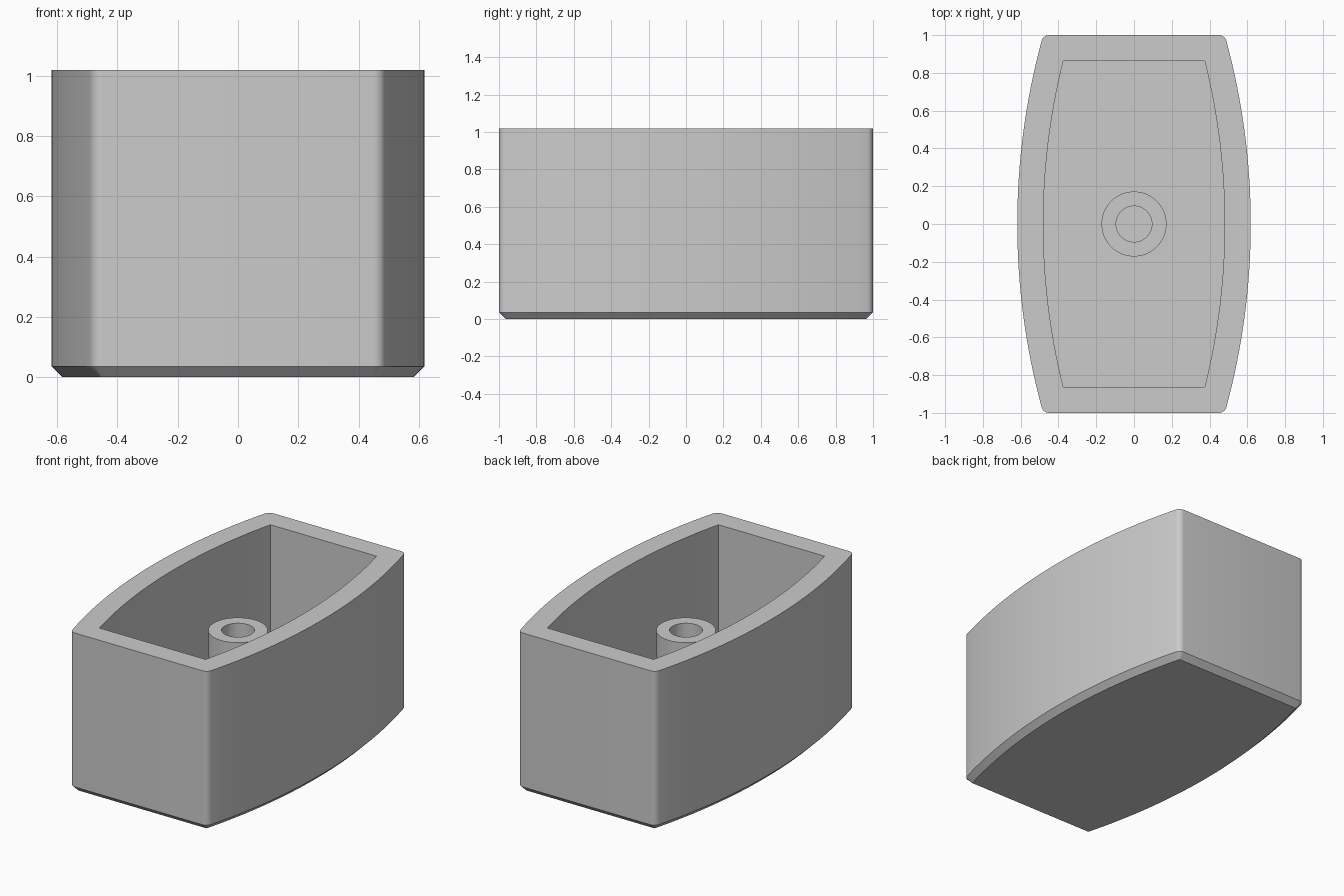
import bpy, bmesh, math

cube = bpy.data.objects.get("Cube")
if cube:
    bpy.data.objects.remove(cube, do_unlink=True)

HEIGHT, FLOOR, WALL, CHAMFER = 1.018, 0.14, 0.138, 0.036
HALF_W, BOW_R, FILLET = 0.618, 3.71, 0.04
SIDE_STEPS, FILLET_STEPS = 16, 6

grey = bpy.data.materials.new("light grey plastic")
grey.use_nodes = True
colour = (0.6, 0.6, 0.6, 1)
grey.diffuse_color = colour
grey.node_tree.nodes["Principled BSDF"].inputs["Base Color"].default_value = colour


def outline(inset):
    """Bowed-side outline, moved inwards by inset, counter-clockwise."""
    cx = HALF_W - BOW_R
    r = BOW_R - inset
    fillet = max(FILLET - inset, 0)
    fy = 1 - inset - fillet
    fx = cx + math.sqrt((r - fillet) ** 2 - fy ** 2)
    a = math.atan2(fy, fx - cx)
    quarter = [(cx + r * math.cos(a * i / SIDE_STEPS), r * math.sin(a * i / SIDE_STEPS))
               for i in range(SIDE_STEPS + 1)]
    for i in range(1, FILLET_STEPS + 1):
        t = a + (math.pi / 2 - a) * i / FILLET_STEPS
        quarter.append((fx + fillet * math.cos(t), fy + fillet * math.sin(t)))
    half = quarter + [(-x, y) for x, y in reversed(quarter[1:])]
    return half + [(-x, -y) for x, y in half]


def circle(radius, n=64):
    return [(radius * math.cos(math.tau * i / n), radius * math.sin(math.tau * i / n))
            for i in range(n)]


def loft(name, sections, capped):
    """Join a chain of (outline, z) sections; optionally close both ends."""
    bm = bmesh.new()
    rings = [[bm.verts.new((x, y, z)) for x, y in pts] for pts, z in sections]
    for low, high in zip(rings, rings[1:]):
        for i in range(len(low)):
            j = (i + 1) % len(low)
            bm.faces.new((low[i], low[j], high[j], high[i]))
    if capped:
        bm.faces.new(rings[0][::-1])
        bm.faces.new(rings[-1])
    bmesh.ops.remove_doubles(bm, verts=bm.verts, dist=1e-5)
    mesh = bpy.data.meshes.new(name)
    bm.to_mesh(mesh)
    bm.free()
    mesh.materials.append(grey)
    obj = bpy.data.objects.new(name, mesh)
    bpy.context.collection.objects.link(obj)
    bpy.ops.object.select_all(action="DESELECT")
    obj.select_set(True)
    bpy.context.view_layer.objects.active = obj
    bpy.ops.object.shade_smooth_by_angle(angle=math.radians(30))
    return obj


# Hollow shell: chamfered base, outer wall, rim, inner wall and floor
loft("shell", [(outline(CHAMFER), 0), (outline(0), CHAMFER), (outline(0), HEIGHT),
               (outline(WALL), HEIGHT), (outline(WALL), FLOOR)], True)

# Hollow mounting post standing on the floor
POST_TOP = 0.775
loft("mounting_post", [(circle(0.172), FLOOR), (circle(0.172), POST_TOP),
                       (circle(0.095), POST_TOP), (circle(0.095), FLOOR)], False)
